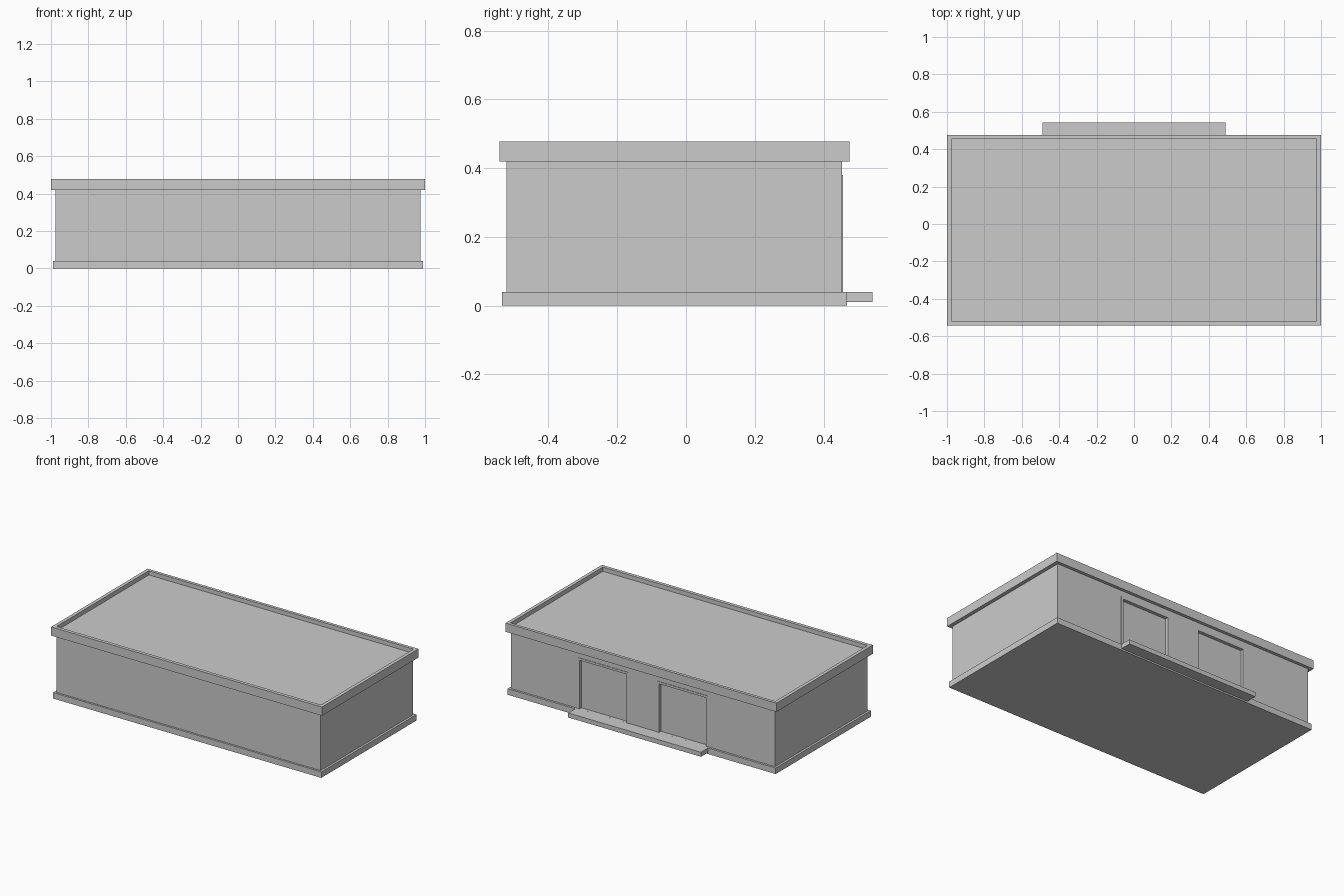
import bpy
import bmesh

if "Cube" in bpy.data.objects:
    bpy.data.objects.remove(bpy.data.objects["Cube"])


def box(name, x0, x1, y0, y1, z0, z1):
    bm = bmesh.new()
    bmesh.ops.create_cube(bm, size=1)
    for v in bm.verts:
        v.co.x = x1 if v.co.x > 0 else x0
        v.co.y = y1 if v.co.y > 0 else y0
        v.co.z = z1 if v.co.z > 0 else z0
    me = bpy.data.meshes.new(name)
    bm.to_mesh(me)
    bm.free()
    ob = bpy.data.objects.new(name, me)
    bpy.context.collection.objects.link(ob)
    return ob


def cut(target, cutter):
    mod = target.modifiers.new("cut", 'BOOLEAN')
    mod.operation = 'DIFFERENCE'
    mod.solver = 'EXACT'
    mod.object = cutter
    bpy.context.view_layer.objects.active = target
    bpy.ops.object.modifier_apply(modifier=mod.name)
    bpy.data.objects.remove(cutter, do_unlink=True)


# Plinth and main walls
box("plinth", -0.99, 0.99, -0.535, 0.468, 0, 0.04)
walls = box("walls", -0.975, 0.975, -0.522, 0.454, 0.04, 0.42)

# Flat roof with raised parapet rim
roof = box("roof_parapet", -1, 1, -0.542, 0.475, 0.42, 0.478)
cut(roof, box("roof_cutter", -0.977, 0.977, -0.519, 0.452 + 0.003, 0.45, 0.55))

# Two wide doorways on the back: recess in the wall plus a thin frame
T = 0.015
for side, x0, x1 in (("left", 0.105, 0.482), ("right", -0.482, -0.105)):
    cut(walls, box("door_cutter", x0 + T, x1 - T, 0.435, 0.5, 0.0401, 0.38 - T))
    frame = (("jamb_a", x0, x0 + T, 0.04, 0.38),
             ("jamb_b", x1 - T, x1, 0.04, 0.38),
             ("lintel", x0 + T, x1 - T, 0.38 - T, 0.38))
    for part, a, b, z0, z1 in frame:
        box(f"{side}_door_{part}", a, b, 0.436, 0.457, z0, z1)

# Doorstep
box("doorstep", -0.49, 0.49, 0.468, 0.542, 0.01, 0.04)
